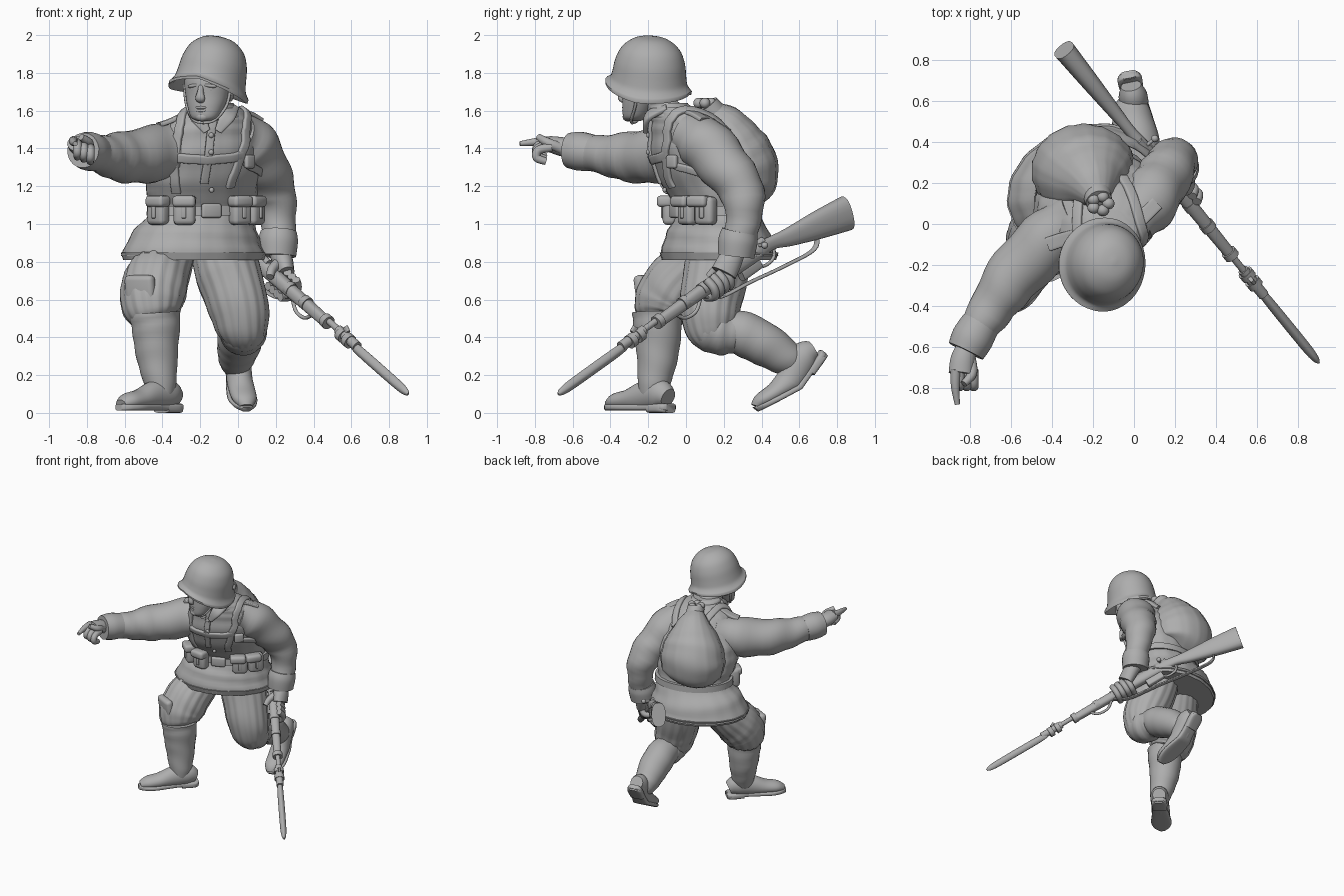
import bpy, bmesh, math
from math import sin, cos, pi, radians
from mathutils import Vector, Matrix, Euler
from mathutils.bvhtree import BVHTree

if "Cube" in bpy.data.objects:
    bpy.data.objects.remove(bpy.data.objects["Cube"])

grey = bpy.data.materials.new("clay_grey")
grey.use_nodes = True
colour = (.42, .42, .42, 1)
grey.diffuse_color = colour
grey.node_tree.nodes["Principled BSDF"].inputs["Base Color"].default_value = colour
X, Y, Z = Vector((1, 0, 0)), Vector((0, 1, 0)), Vector((0, 0, 1))


def finish(name, bm, matrix=None, angle=50):
    """Turn a bmesh into a smooth shaded object."""
    if matrix is not None:
        bm.transform(matrix)
    bmesh.ops.recalc_face_normals(bm, faces=bm.faces)
    for face in bm.faces:
        face.smooth = True
    mesh = bpy.data.meshes.new(name)
    bm.to_mesh(mesh)
    bm.free()
    mesh.materials.append(grey)
    mesh.set_sharp_from_angle(angle=radians(angle))
    obj = bpy.data.objects.new(name, mesh)
    bpy.context.collection.objects.link(obj)
    return obj


def spline(points, steps):
    """Smooth interpolation through points of any dimension."""
    pts = [Vector(p) for p in points]
    out = []
    for i in range(len(pts) - 1):
        a, b, c, d = pts[max(i - 1, 0)], pts[i], pts[i + 1], pts[min(i + 2, len(pts) - 1)]
        for k in range(steps):
            t = k / steps
            out.append(b + (c - a) * (t / 2) + (a * 2 - b * 5 + c * 4 - d) * (t * t / 2)
                       + (b * 3 - a - c * 3 + d) * (t ** 3 / 2))
    return out + [pts[-1]]


def tube(name, points, ref=Z, steps=5, sides=20, boxy=1, ribs=0, rib=0, folds=0, yaw=None, matrix=None):
    """Loft of (x, y, z, half width, half height) sections along a smooth path."""
    path = spline([p if len(p) == 5 else (*p, p[-1]) for p in points], steps)
    centre = [Vector(p[:3]) for p in path]
    bm = bmesh.new()
    rings = []
    for i, p in enumerate(path):
        along = (centre[min(i + 1, len(path) - 1)] - centre[max(i - 1, 0)]).normalized()
        up = ref[i] if isinstance(ref, list) else ref
        side = along.cross(up).normalized()
        up = side.cross(along)
        if yaw is not None:
            side, up = Vector((cos(yaw), sin(yaw), 0)), Vector((-sin(yaw), cos(yaw), 0))
        ring = []
        for k in range(sides):
            a = 2 * pi * (k + .5) / sides
            c, s = cos(a), sin(a)
            c, s = math.copysign(abs(c) ** boxy, c), math.copysign(abs(s) ** boxy, s)
            r = 1 + rib * (abs(sin(a * ribs / 2)) - .6) + folds * sin(i * 1.3 + 2 * sin(a + i * .2))
            ring.append(bm.verts.new(centre[i] + (side * c * p[3] + up * s * p[4]) * r))
        rings.append(ring)
    for low, high in zip(rings, rings[1:]):
        for k in range(sides):
            j = (k + 1) % sides
            bm.faces.new((low[k], low[j], high[j], high[k]))
    bm.faces.new(rings[0])
    bm.faces.new(rings[-1])
    return finish(name, bm, matrix)


def blob(name, loc, size, rot=(0, 0, 0), frame=Matrix()):
    bm = bmesh.new()
    bmesh.ops.create_uvsphere(bm, u_segments=24, v_segments=14, radius=1)
    return finish(name, bm, frame @ Matrix.LocRotScale(Vector(loc), Euler(rot), Vector(size)))


def block(name, size, frame, bevel=.012):
    bm = bmesh.new()
    bmesh.ops.create_cube(bm, size=1)
    bm.transform(Matrix.Diagonal((*size, 1)))
    bmesh.ops.bevel(bm, geom=bm.edges[:], offset=bevel, segments=3, affect='EDGES', profile=.5)
    return finish(name, bm, frame)


# Tunic with flared skirt
turn = radians(20)
tunic = tube("tunic", [(-.235, .175, .83, .39, .3), (-.23, .17, .95, .34, .265), (-.19, .165, 1.07, .28, .205),
                       (-.19, .12, 1.2, .305, .235), (-.17, .07, 1.35, .305, .245), (-.15, .02, 1.48, .265, .2),
                       (-.13, -.01, 1.56, .21, .165), (-.12, -.05, 1.62, .13, .12)],
             steps=6, sides=64, ribs=16, rib=.02, folds=.012, yaw=turn)
tube("skirt_hem", [(-.235, .175, .81, .38, .29), (-.235, .175, .85, .393, .303)], sides=64, ribs=16, rib=.02, yaw=turn)
tube("belt", [(-.19, .165, 1.045, .303, .225), (-.19, .165, 1.095, .3, .222)], sides=48, yaw=turn)
body = BVHTree.FromPolygons([v.co for v in tunic.data.vertices], [p.vertices[:] for p in tunic.data.polygons])


def strap(name, points, width=.025, thick=.013):
    """Flat band that lies on the tunic."""
    path, normals = [], []
    for p in spline(points, 6):
        spot, normal = body.find_nearest(p)[:2]
        path.append((*(spot + normal * .004), width, thick))
        normals.append(normal)
    smooth = [sum(normals[max(i - 2, 0):i + 3], Vector()).normalized() for i in range(len(normals))]
    tube(name, path, ref=smooth, steps=1, sides=12, boxy=.4)


def pinned(x, z, lift):
    """Upright frame on the tunic front whose local -y points outward."""
    spot, normal = body.ray_cast(Vector((x, -1, z)), Y)[:2]
    normal = Vector((normal.x, normal.y, 0)).normalized()
    return Matrix.Translation(spot + normal * lift) @ normal.to_track_quat('-Y', 'Z').to_matrix().to_4x4()


# Harness
strap("right_suspender", [(-.36, -.2, 1.1), (-.37, -.25, 1.3), (-.33, -.2, 1.48), (-.29, -.06, 1.62), (-.26, .2, 1.5)])
strap("left_suspender", [(.04, -.2, 1.1), (.08, -.2, 1.3), (.09, -.15, 1.48), (.04, 0, 1.62), (-.05, .25, 1.5)])
strap("chest_strap", [(-.37, -.25, 1.33), (-.25, -.3, 1.3), (-.1, -.3, 1.29), (.1, -.2, 1.33)])
strap("button_placket", [(-.13, -.25, 1.55), (-.15, -.3, 1.35), (-.15, -.3, 1.12)], .022, .01)
strap("side_strap", [(.1, -.15, 1.3), (.16, .1, 1.25), (.08, .3, 1.2)], .02)
block("chest_buckle", (.07, .03, .07), pinned(.05, 1.33, .015))
block("belt_buckle", (.11, .03, .075), pinned(-.15, 1.07, .025))
for z in (1.18, 1.38, 1.47):
    blob("button", (0, 0, 0), (.014, .01, .014), frame=pinned(-.145, z, .016))
for x in (-.4, -.28, -.01, .06):
    block("ammo_pouch", (.115, .075, .15), pinned(x, 1.07, .035), .025)
    block("pouch_flap", (.122, .083, .06), pinned(x, 1.12, .037), .02)
    block("pouch_tab", (.025, .02, .08), pinned(x, 1.07, .073), .006)

# Pack with gathered neck
tube("pack", [(-.24, .25, 1.12, .14, .12), (-.25, .26, 1.19, .235, .21), (-.24, .255, 1.3, .25, .23),
              (-.22, .22, 1.42, .21, .2), (-.2, .18, 1.53, .13, .13), (-.17, .11, 1.62, .045, .04)],
     ref=Y, steps=6, sides=48, ribs=18, rib=.03, folds=.012)
tube("pack_tie", [(-.18, .14, 1.59, .07), (-.17, .11, 1.63, .065)], ref=Y)
for i in range(5):
    blob("pack_frill", (-.165 + .04 * cos(i * 1.26), .1 + .035 * sin(i * 1.26), 1.64), (.03, .028, .028))

# Arms and cuffs
tube("left_sleeve", [(-.01, .0, 1.48, .11), (.055, .09, 1.43, .145), (.135, .21, 1.3, .135), (.19, .3, 1.16, .118),
                     (.215, .3, 1.0, .092), (.21, .27, .87, .088)], ref=X, sides=28, folds=.04)
tube("left_cuff", [(.215, .285, .96, .096), (.213, .275, .91, .105), (.21, .265, .83, .098)], ref=X, sides=24)
tube("right_sleeve", [(-.27, .02, 1.42, .14), (-.43, -.09, 1.375, .15), (-.6, -.27, 1.355, .137), (-.7, -.42, 1.365, .108),
                      (-.78, -.54, 1.38, .088)], sides=28, folds=.04)
tube("right_cuff", [(-.75, -.49, 1.375, .096), (-.79, -.56, 1.385, .103), (-.82, -.62, 1.39, .093)], sides=24)
tube("left_epaulette", [(-.01, -.02, 1.595, .035, .012), (.05, .04, 1.585, .035, .012), (.11, .1, 1.55, .035, .012)], boxy=.4)
tube("right_epaulette", [(-.28, -.06, 1.585, .035, .012), (-.36, -.08, 1.545, .035, .012),
                         (-.42, -.1, 1.525, .035, .012)], boxy=.4)

# Pointing hand
tube("right_palm", [(-.81, -.59, 1.39, .05, .05), (-.835, -.66, 1.41, .06, .05), (-.845, -.73, 1.425, .06, .042)])
tube("right_index", [(-.87, -.71, 1.44, .026), (-.872, -.79, 1.435, .022), (-.862, -.88, 1.425, .013)], sides=12)
for i in range(3):
    x, z = -.85 + i * .034, 1.43 - i * .012
    tube("right_curled_finger", [(x, -.71, z, .024), (x, -.78, z - .015, .024), (x, -.79, z - .055, .023),
                                 (x, -.74, z - .075, .02)], ref=X, sides=12)
tube("right_thumb", [(-.8, -.66, 1.4, .03), (-.79, -.73, 1.43, .025), (-.83, -.78, 1.46, .018)], sides=12)

# Rifle, laid out along its own axis from the gripping hand
grip = Vector((.22, .16, .7))
axis = Vector((-.92, 1.13, .81)).normalized()
rise = (Z - axis * axis.z).normalized()
out = axis.cross(Z).normalized()


def rifle(name, sections, **options):
    tube(name, [(*(grip + axis * s + rise * u), *size) for s, u, *size in sections], **options)


rifle("rifle_stock", [(-.46, 0, .028, .03), (0, 0, .036, .038), (.3, 0, .036, .045), (.43, -.01, .028, .036),
                      (.55, -.04, .034, .05), (.75, -.08, .045, .075), (.95, -.12, .054, .093)], boxy=.8)
rifle("barrel", [(-.7, .012, .017), (.2, .018, .019)], sides=14)
rifle("receiver", [(.12, .035, .022), (.38, .03, .022)], sides=14)
for s in (-.66, -.6, -.45, -.25, -.1):
    rifle("barrel_band", [(s - .018, .004, .038), (s + .018, .004, .038)])
rifle("front_sight", [(-.63, .03, .01, .025), (-.6, .045, .01, .025)], boxy=.5)
rifle("bayonet_socket", [(-.74, .012, .027), (-.56, .012, .027)])
rifle("bayonet_blade", [(-.7, 0, .014, .02), (-.78, 0, .023, .028), (-1.1, 0, .024, .028), (-1.2, 0, .018, .022),
                        (-1.235, 0, .006, .008)], boxy=1.2)
rifle("magazine", [(.16, -.06, .022, .03), (.3, -.06, .022, .03)], boxy=.5)
rifle("trigger_guard", [(.28, -.04, .009), (.32, -.09, .009), (.4, -.085, .009), (.43, -.03, .009)], ref=out, sides=10)
rifle("rifle_sling", [(-.12, -.03, .018, .007), (-.02, -.09, .018, .007), (.2, -.12, .018, .007), (.45, -.16, .018, .007),
                      (.66, -.18, .018, .007), (.72, -.12, .018, .007)], boxy=.5, sides=12)
rifle("sling_loop", [(-.33, -.02, .01), (-.28, -.07, .01), (-.2, -.075, .01), (-.14, -.03, .01)], ref=out, sides=10)
bolt = grip + axis * .33 + rise * .03
blob("bolt_knob", bolt + out * .07, (.018, .018, .018))
tube("bolt_handle", [(*bolt, .009), (*(bolt + out * .07), .009)], sides=10)

# Gripping hand
tube("left_palm", [(.21, .265, .87, .055), (.235, .235, .81, .065, .055), (.255, .2, .74, .07, .045)], ref=X)
for i in range(4):
    c = grip + axis * (i - 2) * .04
    knuckles = [c + out * .035 + rise * .05, c + out * .065, c + out * .045 - rise * .05, c - out * .03 - rise * .055]
    tube("left_finger", [(*p, .023) for p in knuckles], ref=axis, sides=12)
tube("left_thumb", [(.22, .22, .8, .03), (.18, .16, .76, .025), (.17, .12, .72, .02)], ref=X, sides=12)

# Quilted trousers
tube("right_trouser", [(-.33, .17, .92, .12), (-.38, .085, .82, .145), (-.435, -.04, .69, .17), (-.455, -.1, .6, .168),
                       (-.45, -.13, .53, .148), (-.44, -.14, .49, .11)], ref=X, sides=64, ribs=16, rib=.06, folds=.012)
tube("left_trouser", [(-.11, .18, .92, .14), (-.065, .165, .78, .17), (0, .13, .57, .16), (.025, .135, .44, .135),
                      (.035, .16, .36, .08)], ref=X, sides=64, ribs=16, rib=.06, folds=.012)
tube("left_knee_bag", [(.03, .1, .46, .12), (.025, .18, .43, .125), (.02, .26, .42, .105)], sides=28, folds=.03)
knee = Matrix.Translation((-.515, -.21, .63)) @ Matrix.Rotation(radians(-28), 4, 'Z')
block("right_knee_patch", (.17, .06, .2), knee @ Matrix.Rotation(.15, 4, 'X'), .025)


# Boots
def foot(name, frame, curl):
    upper = tube(name + "_boot_foot", [(0, .11, .08, .05, .05), (0, .05, .1, .07, .08), (0, -.06, .09, .068, .08),
                 (0, -.17, .07, .07, .055), (0, -.26, .06, .064, .045), (0, -.315, .045, .035, .025)], sides=24)
    widths = ((.13, .035), (.1, .058), (-.02, .056), (-.12, .068), (-.22, .078), (-.29, .06), (-.33, .025))
    sole = tube(name + "_sole", [(0, y, .03, w, .018) for y, w in widths], boxy=.5)
    heel = tube(name + "_heel", [(0, .125, .025, .04, .025), (0, .09, .025, .06, .025), (0, 0, .025, .056, .025)], boxy=.5)
    for obj in (upper, sole, heel):
        for v in obj.data.vertices:
            v.co.z += curl * max(0, -v.co.y - .1)
        obj.data.transform(frame)


foot("right", Matrix.Translation((-.405, -.175, 0)) @ Matrix.Rotation(radians(-43), 4, 'Z'), 0)
foot("left", Matrix.Translation((-.015, .675, .2)) @ Matrix.Rotation(radians(11), 4, 'Z')
     @ Matrix.Rotation(radians(54), 4, 'X'), .5)
tube("right_boot_shaft", [(-.44, -.15, .53, .135), (-.435, -.15, .45, .128), (-.43, -.15, .32, .113), (-.415, -.165, .19, .092),
                          (-.405, -.18, .1, .07), (-.4, -.18, .06, .04)], ref=X, sides=28, folds=.015)
tube("left_boot_shaft", [(.02, .2, .45, .1), (.015, .3, .42, .118), (.005, .42, .36, .115), (-.01, .53, .29, .095),
                         (-.015, .59, .25, .07), (-.015, .62, .23, .03)], sides=28, folds=.015)

# Head, in its own turned frame
head = Matrix.Translation((-.155, -.2, 1.7)) @ Matrix.Rotation(radians(-18), 4, 'Z')
tube("head", [(0, -.08, -.155, .035, .035), (0, -.07, -.135, .072, .065), (0, -.048, -.08, .098, .09),
              (0, -.025, -.02, .115, .112), (0, -.01, .06, .125, .13), (0, 0, .14, .1, .12)], sides=32, yaw=0, matrix=head)
tube("neck", [(-.12, -.06, 1.53, .1), (-.14, -.13, 1.62, .085), (-.15, -.17, 1.7, .09)], ref=Y)
tube("nose", [(0, -.125, .035, .014, .014), (0, -.14, -.0, .017, .02), (0, -.148, -.035, .026, .018),
              (0, -.13, -.052, .018, .01)], ref=Y, sides=14, matrix=head)
for z, w in ((-.083, .034), (-.1, .03)):
    blob("lip", (0, -.128, z), (w, .014, .009), frame=head)
blob("chin", (0, -.115, -.133), (.035, .025, .024), frame=head)
for side, s in (("left", 1), ("right", -1)):
    blob(side + "_brow", (s * .045, -.122, .032), (.036, .015, .011), (0, s * .15, s * .3), head)
    blob(side + "_eye", (s * .043, -.117, .008), (.019, .012, .009), frame=head)
    blob(side + "_ear", (s * .118, .01, -.01), (.016, .03, .042), frame=head)
    tube(side + "_chin_strap", [(s * .13, -.02, .04, .008), (s * .112, -.035, -.07, .008), (s * .06, -.075, -.148, .008),
                                (0, -.09, -.165, .008)], ref=Y, sides=8, matrix=head)

# Helmet: revolved shell with flared rim and short visor, tipped back
bm = bmesh.new()
profile = spline([(.0, .295), (.08, .28), (.142, .23), (.172, .16), (.183, .09), (.192, .05), (.215, .022)], 4)
profile += [Vector((.213, .006)), Vector((.19, .02)), Vector((.165, .08)), Vector((0, .12))]
outline = [bm.verts.new((p.x, 0, p.y)) for p in profile]
lines = [bm.edges.new(pair) for pair in zip(outline, outline[1:])]
bmesh.ops.spin(bm, geom=outline + lines, cent=(0, 0, 0), axis=Z, angle=2 * pi, steps=48, use_merge=True)
bmesh.ops.remove_doubles(bm, verts=bm.verts, dist=.0005)
for v in bm.verts:
    flare = max(0, .11 - v.co.z) / .1
    v.co.z += flare * (.03 * max(0, -v.co.y) - .03 * abs(v.co.x)) / .2
    v.co.y *= 1.08
finish("helmet", bm, head @ Matrix.Translation((0, 0, .005))
       @ Matrix.Rotation(radians(10), 4, 'Y') @ Matrix.Rotation(radians(-7), 4, 'X'))

# Collar
tube("collar", [(-.12, -.05, 1.56, .145, .13), (-.13, -.08, 1.61, .125, .12), (-.135, -.1, 1.64, .11, .11)],
     sides=32, yaw=0, folds=.02)
for s in (-1, 1):
    tube("collar_lapel", [(-.135 + s * .11, -.1, 1.62, .03, .016), (-.135 + s * .08, -.2, 1.57, .04, .016),
                          (-.135 + s * .03, -.215, 1.49, .02, .014)], ref=Y, boxy=.6)
